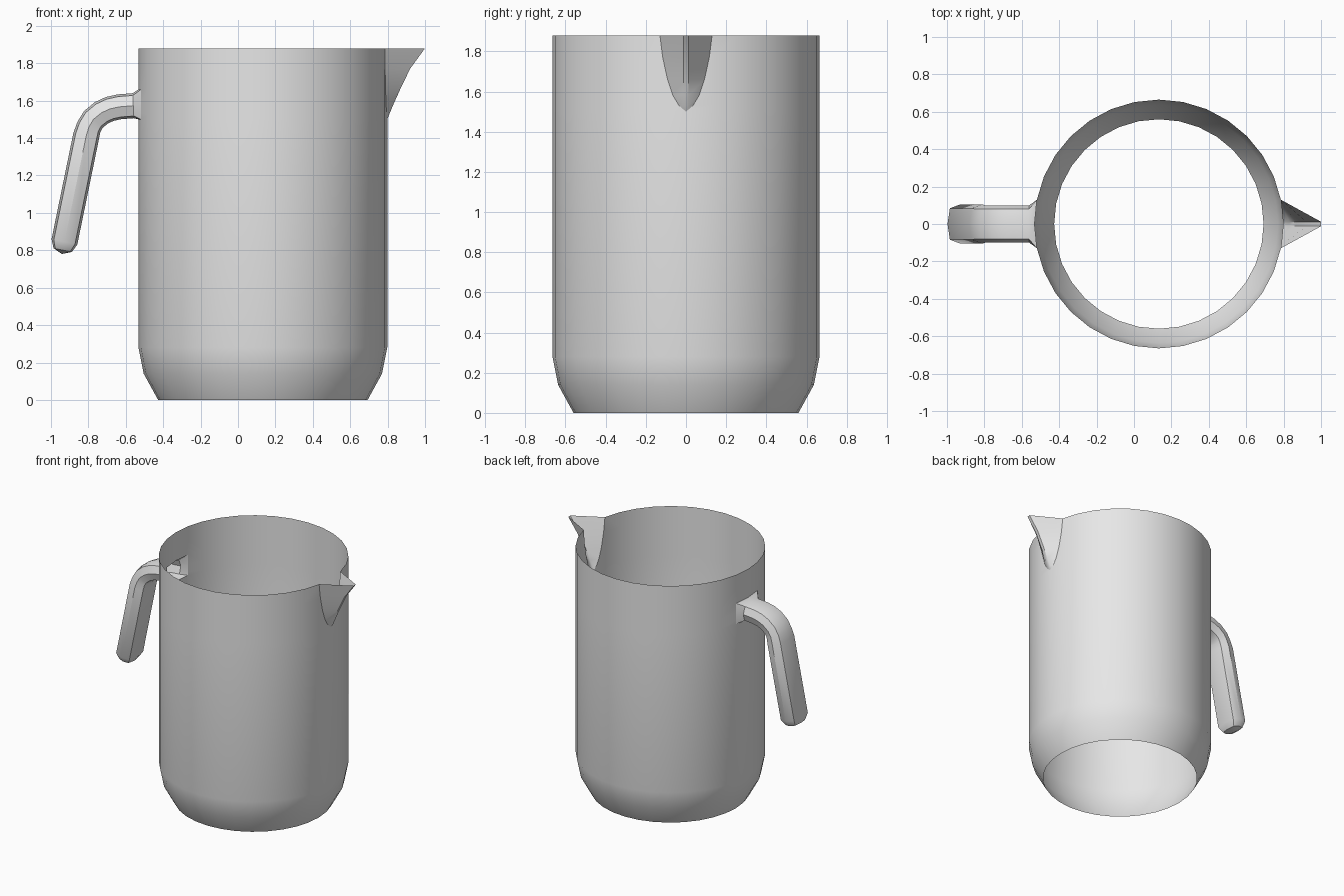
import bpy, bmesh
from math import sin, cos, pi
from mathutils import Vector

if "Cube" in bpy.data.objects:
    bpy.data.objects.remove(bpy.data.objects["Cube"])

CX, R, SIDES = 0.133, 0.665, 32
STEP = 2 * pi / SIDES
HALF = R * sin(STEP)              # half width of the spout mouth and handle root
HOLE_LOW, HOLE_HIGH = 1.5, 1.66   # handle opening in the wall

grey = bpy.data.materials.new("plain grey")
grey.use_nodes = True
grey.diffuse_color = (0.8, 0.8, 0.8, 1)
grey.node_tree.nodes["Principled BSDF"].inputs["Base Color"].default_value = (0.8, 0.8, 0.8, 1)


def finish(name, bm):
    bmesh.ops.remove_doubles(bm, verts=bm.verts, dist=0.0005)
    bmesh.ops.recalc_face_normals(bm, faces=bm.faces)
    mesh = bpy.data.meshes.new(name)
    bm.to_mesh(mesh)
    bm.free()
    mesh.materials.append(grey)
    obj = bpy.data.objects.new(name, mesh)
    bpy.context.collection.objects.link(obj)
    bpy.ops.object.select_all(action="DESELECT")
    obj.select_set(True)
    bpy.context.view_layer.objects.active = obj
    bpy.ops.object.shade_smooth_by_angle(angle=0.6)


def bridge(bm, a, b, skip=()):
    n = len(a)
    for i in range(n):
        if i not in skip:
            j = (i + 1) % n
            bm.faces.new((a[i], a[j], b[j], b[i]))


def wall(col, z, r=R):
    return Vector((CX + r * cos(col * STEP), r * sin(col * STEP), z))


# Thin open body with the spout pulled out of its wall: height, radius, spout reach, spout half width
rows = [(0, 0.56, 0, 0), (0.14, 0.637, 0, 0), (0.28, R, 0, 0),
        (HOLE_LOW, R, 0, 0), (1.53, R, 0.012, 0.035), (1.58, R, 0.033, 0.065),
        (HOLE_HIGH, R, 0.069, 0.092), (1.77, R, 0.122, 0.116), (1.88, R, 0.202, HALF)]
bm = bmesh.new()
rings = []
for z, r, reach, w in rows:
    pts = [wall(i, z, r) for i in range(1, SIDES)]
    edge_x = CX + r - r * (1 - cos(STEP)) * w / HALF
    ridge = 0.012 if reach else 0
    pts += [Vector((edge_x, -w, z)), Vector((CX + r + reach, -ridge, z)),
            Vector((CX + r + reach, ridge, z)), Vector((edge_x, w, z))]
    rings.append([bm.verts.new(p) for p in pts])
back = SIDES // 2 - 2
for k in range(len(rows) - 1):
    in_hole = HOLE_LOW <= rows[k][0] < HOLE_HIGH
    bridge(bm, rings[k], rings[k + 1], (back, back + 1) if in_hole else ())
finish("jug_body_with_spout", bm)

# Hollow handle: eight-sided section swept from the wall opening down to a rounded end
section = [(0.1, 0), (0.08, 0.055), (0, 0.067), (-0.08, 0.055),
           (-0.1, 0), (-0.08, -0.055), (0, -0.067), (0.08, -0.055)]
path = [Vector((x, 0, z)) for x, z in
        [(-0.56, 1.573), (-0.634, 1.567), (-0.685, 1.556), (-0.73, 1.535),
         (-0.773, 1.5), (-0.797, 1.46), (-0.812, 1.41), (-0.928, 0.845)]]
bm = bmesh.new()
mid = SIDES // 2
z_mid = (HOLE_LOW + HOLE_HIGH) / 2
sign = lambda v: (v > 0) - (v < 0)
loops = [[bm.verts.new(wall(mid - sign(y), z_mid + sign(n) * (HOLE_HIGH - z_mid)))
          for y, n in section]]


def add_section(centre, tangent, scale=1):
    out = Vector((tangent.z, 0, -tangent.x))
    loops.append([bm.verts.new(centre + Vector((0, y * scale, 0)) + out * n * scale)
                  for y, n in section])


for i, p in enumerate(path):
    before = (p - path[i - 1]).normalized() if i else Vector((-1, 0, 0))
    after = (path[i + 1] - p).normalized() if i + 1 < len(path) else before
    tangent = (before + after).normalized()
    add_section(p, tangent, 1.05 if i > 5 else 1)
add_section(path[-1] + tangent * 0.045, tangent, 0.75)
for a, b in zip(loops, loops[1:]):
    bridge(bm, a, b)
tip = bm.verts.new(path[-1] + tangent * 0.066)
last = loops[-1]
for i in range(len(last)):
    bm.faces.new((last[i], last[(i + 1) % len(last)], tip))
finish("handle", bm)
